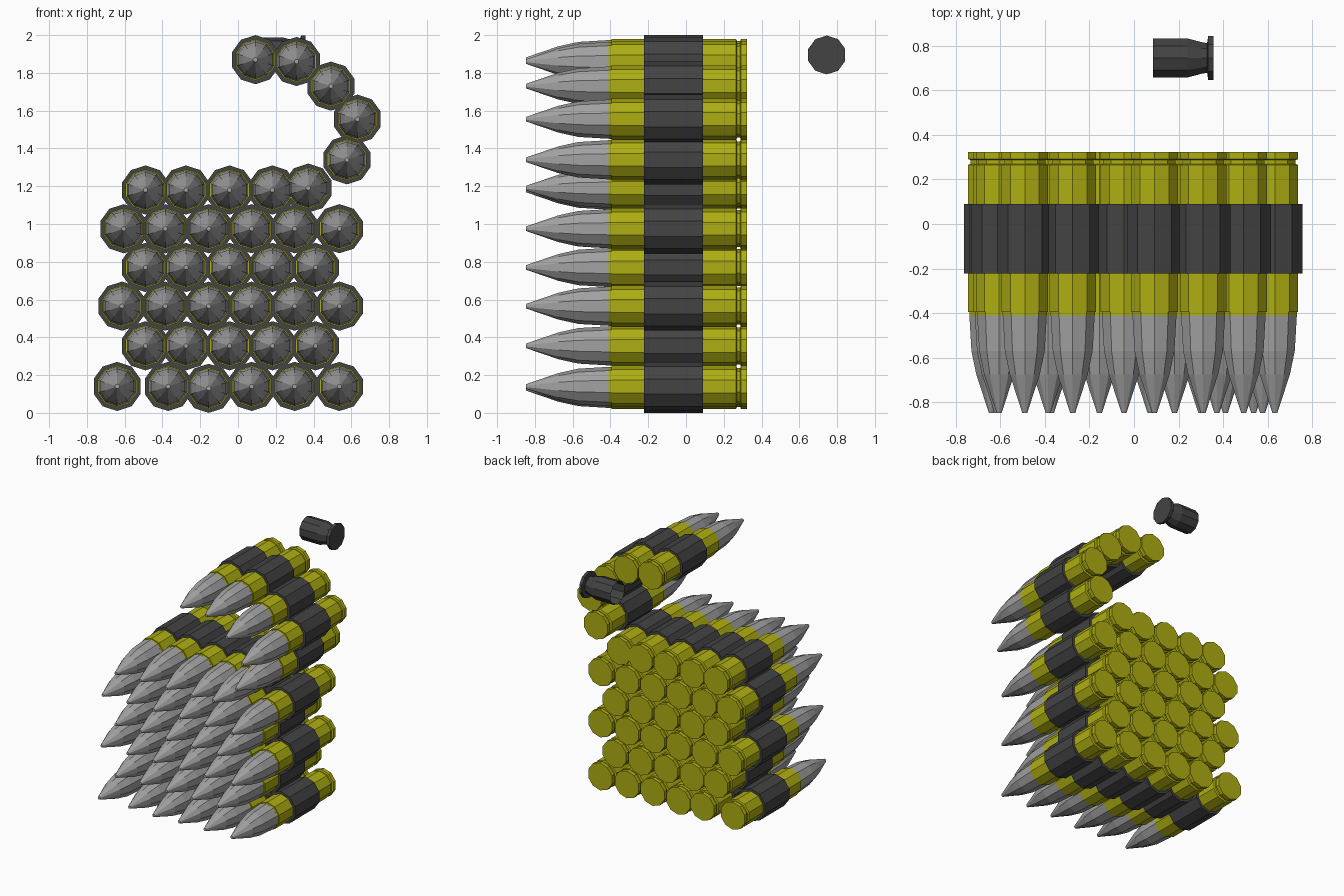
import bpy, bmesh, math
from mathutils import Matrix

if "Cube" in bpy.data.objects:
    bpy.data.objects.remove(bpy.data.objects["Cube"])

SIDES = 10


def material(name, rgb):
    m = bpy.data.materials.new(name)
    m.diffuse_color = (*rgb, 1)
    m.use_nodes = True
    m.node_tree.nodes["Principled BSDF"].inputs["Base Color"].default_value = m.diffuse_color
    return m


BRASS = material("brass_yellow", (0.42, 0.42, 0.006))
STEEL = material("bullet_grey", (0.36, 0.36, 0.36))
DARK = material("link_dark_grey", (0.056, 0.056, 0.056))


def lathe(name, profile, mat, axis, cap_start=True):
    """Ten-sided turned mesh; profile is (position along axis, radius)."""
    bm = bmesh.new()
    rings = []
    for p, r in profile:
        ring = []
        for i in range(SIDES):
            a = math.pi / 2 + i * math.tau / SIDES
            c, s = r * math.cos(a), r * math.sin(a)
            ring.append(bm.verts.new((p, c, s) if axis == "x" else (c, p, s)))
        rings.append(ring)
    for a, b in zip(rings, rings[1:]):
        for i in range(SIDES):
            j = (i + 1) % SIDES
            bm.faces.new((a[i], a[j], b[j], b[i]))
    if cap_start:
        bm.faces.new(rings[0])
    bm.faces.new(rings[-1])
    bmesh.ops.recalc_face_normals(bm, faces=bm.faces)
    me = bpy.data.meshes.new(name)
    bm.to_mesh(me)
    bm.free()
    me.materials.append(mat)
    return me


def place(name, me, loc):
    ob = bpy.data.objects.new(name, me)
    ob.location = loc
    bpy.context.collection.objects.link(ob)


# Parts of one round: pointed bullet, rimmed casing, belt link
parts = {
    "bullet": lathe("bullet", [(-.847, .012), (-.675, .071), (-.57, .094),
                               (-.405, .104)], STEEL, "y"),
    "casing": lathe("casing", [(-.41, .104), (-.395, .104), (-.395, .11), (.265, .11),
                               (.27, .098), (.287, .098), (.291, .11), (.322, .11)],
                    BRASS, "y"),
    "belt_link": lathe("belt_link", [(-.222, .13), (.09, .13)], DARK, "y"),
}

# Folded stack: wide and narrow rows alternate
wide = (-.385, -.155, .072, .30, .537)
narrow = (-.49, -.275, -.045, .182, .41)
centres = []
for z, first in ((.14, -.64), (.565, -.615), (.975, -.605)):
    centres += [(x, z) for x in (first,) + wide]
for z in (.355, .77):
    centres += [(x, z) for x in narrow]
centres += [(x, 1.18) for x in narrow[:4]]
centres[1] = (-.37, .14)

# Loose end of the belt curling up and over
centres += [(.372, 1.19), (.577, 1.34), (.632, 1.555), (.492, 1.73),
            (.31, 1.86), (.092, 1.87)]

# Lowest link just touches the ground
centres = [(x, .13 if z == .14 and i == 2 else z) for i, (x, z) in enumerate(centres)]

for i, (x, z) in enumerate(centres):
    for name, me in parts.items():
        place(f"{name}_{i + 1}", me, (x, 0, z))

# Ejected empty shell, open at the mouth
shell = lathe("empty_shell", [(.085, .092), (.24, .092), (.305, .074), (.328, .07),
                              (.333, .103), (.357, .103)], DARK, "x", cap_start=False)
place("empty_shell", shell, (0, .745, 1.895))
